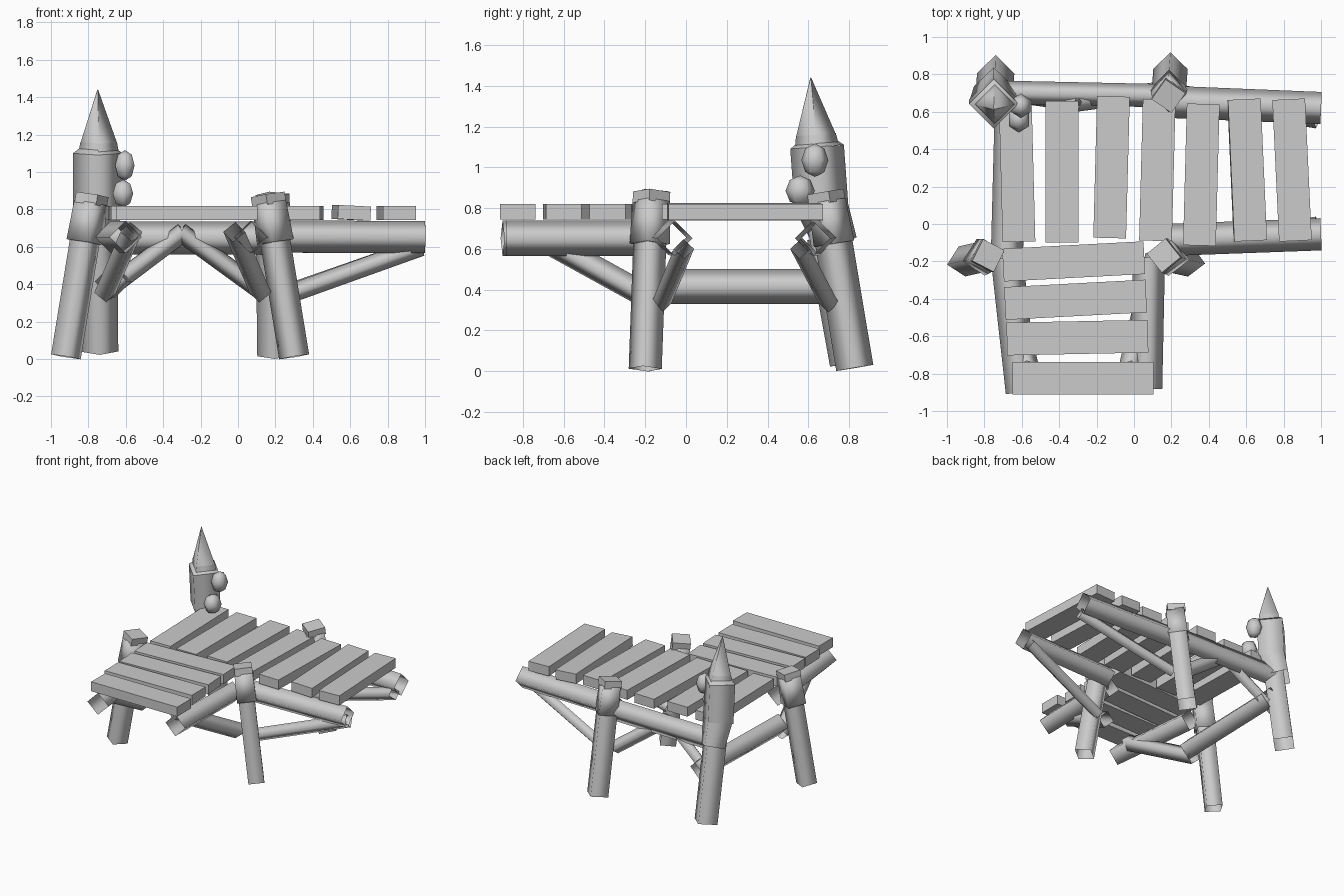
import bpy, bmesh, math
from mathutils import Vector, Matrix

default = bpy.data.objects.get("Cube")
if default:
    bpy.data.objects.remove(default, do_unlink=True)

GREY = (0.6, 0.6, 0.6, 1)
grey = bpy.data.materials.new("weathered_grey")
grey.use_nodes = True
grey.diffuse_color = GREY
grey.node_tree.nodes["Principled BSDF"].inputs["Base Color"].default_value = GREY


def finish(name, bm, smooth):
    bmesh.ops.recalc_face_normals(bm, faces=bm.faces[:])
    for f in bm.faces:
        f.smooth = smooth
    mesh = bpy.data.meshes.new(name)
    bm.to_mesh(mesh)
    bm.free()
    mesh.materials.append(grey)
    obj = bpy.data.objects.new(name, mesh)
    bpy.context.collection.objects.link(obj)


def log(name, a, b, r1, r2=None, roll=0, ref=(0, 0, 1), caps=False, smooth=True, wide=1):
    """Four-sided log from a to b, with one corner pointing along ref."""
    a, b = Vector(a), Vector(b)
    t = (b - a).normalized()
    side = t.cross(Vector(ref)).normalized()
    up = side.cross(t)
    bm = bmesh.new()
    rings = []
    for p, r in ((a, r1), (b, r1 if r2 is None else r2)):
        ring = []
        for k in range(4):
            ang = math.radians(roll + 90 * k)
            ring.append(bm.verts.new(p + r * (up * math.cos(ang) + side * wide * math.sin(ang))))
        rings.append(ring)
    for k in range(4):
        j = (k + 1) % 4
        bm.faces.new((rings[0][k], rings[0][j], rings[1][j], rings[1][k]))
    if caps:
        for ring in rings:
            bm.faces.new(ring)
    finish(name, bm, smooth)


def plank(name, a, b, tilt=0):
    """Flat board whose centre line runs from a to b on the deck."""
    a, b = Vector((*a, 0.782)), Vector((*b, 0.782))
    d = b - a
    bm = bmesh.new()
    bmesh.ops.create_cube(bm, size=1)
    bmesh.ops.scale(bm, vec=(d.length, 0.175, 0.075), verts=bm.verts[:])
    turn = Matrix.Rotation(math.atan2(d.y, d.x), 4, "Z") @ Matrix.Rotation(math.radians(tilt), 4, "X")
    bmesh.ops.transform(bm, matrix=Matrix.Translation((a + b) / 2) @ turn, verts=bm.verts[:])
    finish(name, bm, False)


# Long deck boards: centre x, front y, sideways skew, tilt
for i, (x, y, skew, tilt) in enumerate([
        (-0.625, -0.095, -0.01, 0), (-0.385, -0.1, 0, 0), (-0.12, -0.075, 0.01, 0),
        (0.125, -0.09, 0.01, 0), (0.36, -0.115, 0.01, 0), (0.605, -0.09, -0.017, 3),
        (0.845, -0.09, -0.018, 0)]):
    plank(f"long_board_{i + 1}", (x - skew, y), (x + skew, y + 0.757), tilt)

# Jetty boards: left end, right end
for i, (x, y1, y2) in enumerate([(-0.7, -0.22, -0.18), (-0.69, -0.425, -0.385),
                                 (-0.68, -0.615, -0.6), (-0.65, -0.825, -0.825)]):
    plank(f"jetty_board_{i + 1}", (x, y1), (x + 0.755, y2))

# Beams under the deck
R = 0.086
log("back_beam_inner", (-0.74, 0.705, 0.647), (0.2, 0.685, 0.647), 0.089, wide=0.7)
log("back_beam_outer", (0.14, 0.655, 0.655), (1, 0.62, 0.652), R)
log("front_beam", (0.18, -0.085, 0.655), (1, -0.055, 0.652), R)
log("jetty_beam_right", (-0.68, -0.18, 0.652), (-0.6, -0.9, 0.652), R)
log("jetty_beam_left", (0.08, -0.18, 0.652), (0.065, -0.88, 0.652), R)
log("low_tie_right", (-0.655, 0.76, 0.415), (-0.68, -0.19, 0.415), R)

# Diagonal braces
log("front_brace", (0.24, -0.12, 0.335), (0.98, -0.01, 0.6), 0.05)
log("back_brace", (0.22, 0.7, 0.335), (0.98, 0.56, 0.6), 0.05)
log("jetty_brace_left", (0.12, -0.17, 0.355), (-0.02, -0.76, 0.68), 0.06)
log("jetty_brace_right", (-0.71, -0.17, 0.355), (-0.57, -0.76, 0.68), 0.06)
log("arch_brace_right", (-0.72, 0.71, 0.355), (-0.29, 0.65, 0.68), 0.05)
log("arch_brace_left", (0.13, 0.71, 0.36), (-0.31, 0.65, 0.68), 0.05)

Y = (0, 1, 0)


# Posts with a wider sleeve and a small block on top
def post(name, foot, top, r, roll, block_roll, capped=True):
    foot, top = Vector(foot), Vector(top)
    at = lambda z: foot.lerp(top, (z - foot.z) / (top.z - foot.z))
    log(name + "_shaft", foot, at(0.66), r, r, roll, Y)
    if capped:
        log(name + "_sleeve", at(0.625), at(0.835), 0.1, 0.093, roll, Y, True)
        log(name + "_block", at(0.825), at(0.88), 0.092, 0.092, block_roll, Y, True, False)


post("front_right_post", (-0.92, -0.2, 0.012), (-0.785, -0.17, 0.84), 0.082, 12, 18)
post("front_left_post", (0.3, -0.2, 0.012), (0.165, -0.17, 0.84), 0.082, -8, -6)
post("back_left_post", (0.195, 0.828, 0.016), (0.185, 0.69, 0.84), 0.092, 0, 10)
post("tower_post", (-0.74, 0.805, 0.04), (-0.745, 0.66, 0.84), 0.1, 0, 0, False)

# Pointed tower post top
log("tower_sleeve", (-0.75, 0.738, 0.62), (-0.75, 0.665, 0.82), 0.105, 0.128, 0, Y)
log("tower_body", (-0.75, 0.665, 0.8), (-0.75, 0.643, 1.1), 0.132, 0.132, 0, Y)
log("tower_shoulder", (-0.75, 0.643, 1.1), (-0.75, 0.641, 1.125), 0.132, 0.1, 0, Y)
log("tower_collar", (-0.745, 0.641, 1.115), (-0.745, 0.637, 1.16), 0.106, 0.098, 0, Y)
log("tower_spike", (-0.745, 0.637, 1.155), (-0.75, 0.612, 1.44), 0.098, 0.002, 0, Y)

# Rounded lumps growing on the tower
for name, loc, size in (("upper_lump", (-0.605, 0.632, 1.035), (0.06, 0.066, 0.082)),
                        ("lower_lump", (-0.615, 0.56, 0.885), (0.063, 0.072, 0.075))):
    bm = bmesh.new()
    bmesh.ops.create_uvsphere(bm, u_segments=6, v_segments=4, radius=1)
    bmesh.ops.scale(bm, vec=size, verts=bm.verts[:])
    bmesh.ops.translate(bm, vec=loc, verts=bm.verts[:])
    finish(name, bm, True)
